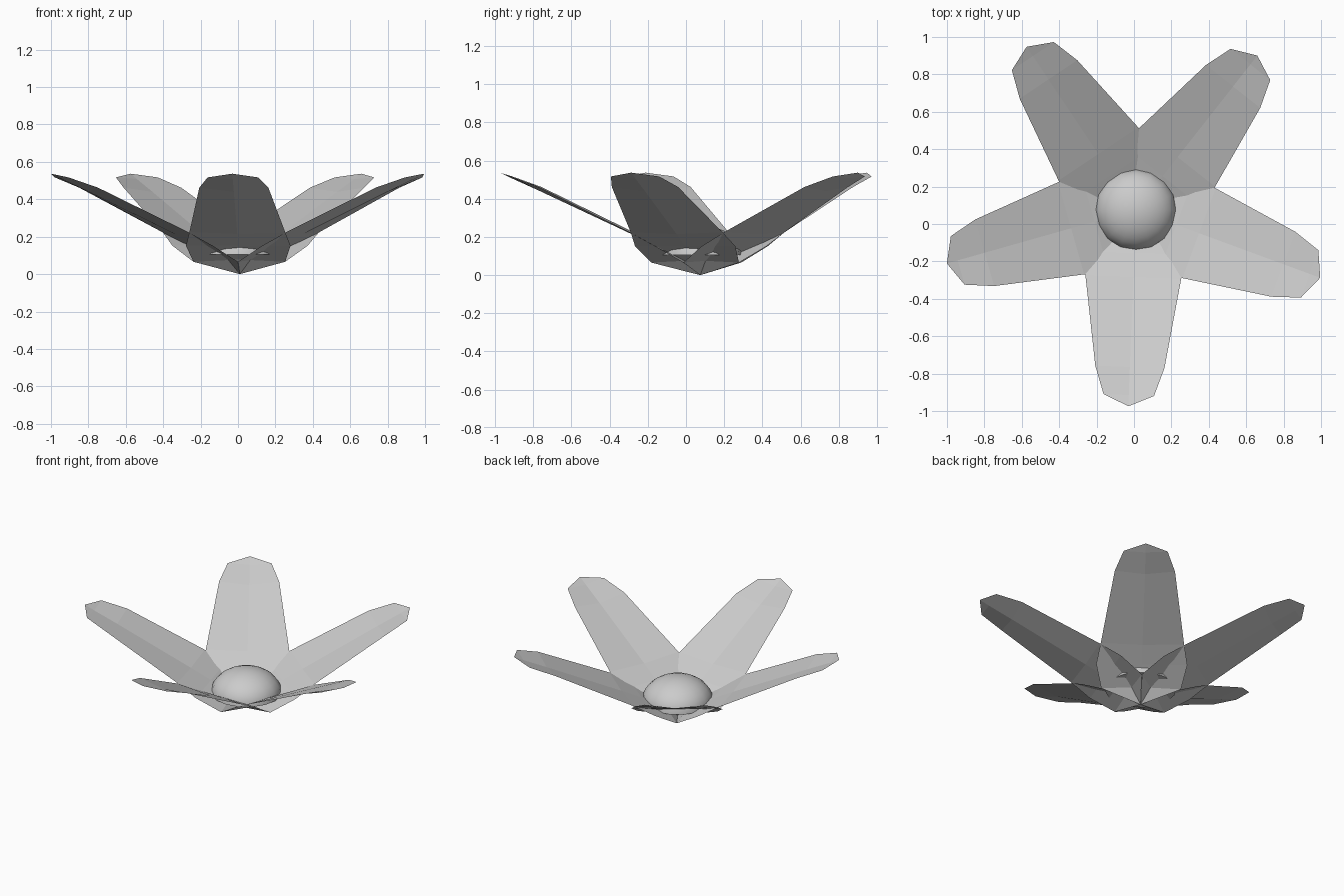
import bpy, bmesh, math

if "Cube" in bpy.data.objects:
    bpy.data.objects.remove(bpy.data.objects["Cube"])

CX, CY = 0.01, 0.075   # flower axis


def link(bm, name):
    mesh = bpy.data.meshes.new(name)
    bm.to_mesh(mesh)
    bm.free()
    ob = bpy.data.objects.new(name, mesh)
    bpy.context.collection.objects.link(ob)
    return ob


# petal rows: distance from axis, half width, edge height, middle height
ROWS = [(0.08, 0.245, 0.066, 0.078),
        (0.23, 0.28, 0.152, 0.152),
        (0.36, 0.256, 0.225, 0.215),
        (0.84, 0.185, 0.462, 0.44),
        (0.99, 0.135, 0.517, 0.508)]


def petal(name, angle):
    bm = bmesh.new()
    base = bm.verts.new((0, 0, 0))
    tip = bm.verts.new((1.05, 0, 0.537))
    grid = [[bm.verts.new((r, -w, ze)), bm.verts.new((r, 0, zm)), bm.verts.new((r, w, ze))]
            for r, w, ze, zm in ROWS]
    for c in (0, 1):
        bm.faces.new((base, grid[0][c], grid[0][c + 1]))
        for a, b in zip(grid, grid[1:]):
            bm.faces.new((a[c], b[c], b[c + 1], a[c + 1]))
        bm.faces.new((grid[-1][c], tip, grid[-1][c + 1]))
    bmesh.ops.recalc_face_normals(bm, faces=bm.faces)
    if sum(f.normal.z for f in bm.faces) < 0:
        bmesh.ops.reverse_faces(bm, faces=bm.faces)
    ob = link(bm, name)
    ob.location = (CX, CY, 0)
    ob.rotation_euler[2] = math.radians(angle)


# five petals around the axis
for i in range(5):
    petal(f"petal_{i + 1}", -92.2 + 72 * i)

# flattened domed flower centre with a flat underside
bm = bmesh.new()
bmesh.ops.create_uvsphere(bm, u_segments=16, v_segments=16, radius=1)
bmesh.ops.bisect_plane(bm, geom=bm.verts[:] + bm.edges[:] + bm.faces[:], dist=0.001,
                       plane_co=(0, 0, 0), plane_no=(0, 0, -1), clear_outer=True)
bmesh.ops.holes_fill(bm, edges=[e for e in bm.edges if e.is_boundary], sides=0)
bmesh.ops.recalc_face_normals(bm, faces=bm.faces)
bmesh.ops.scale(bm, vec=(0.218, 0.218, 0.155), verts=bm.verts)
dome = link(bm, "flower_centre")
dome.location = (CX, CY, 0.105)
bpy.ops.object.select_all(action='DESELECT')
dome.select_set(True)
bpy.context.view_layer.objects.active = dome
bpy.ops.object.shade_smooth_by_angle(angle=math.radians(40))
